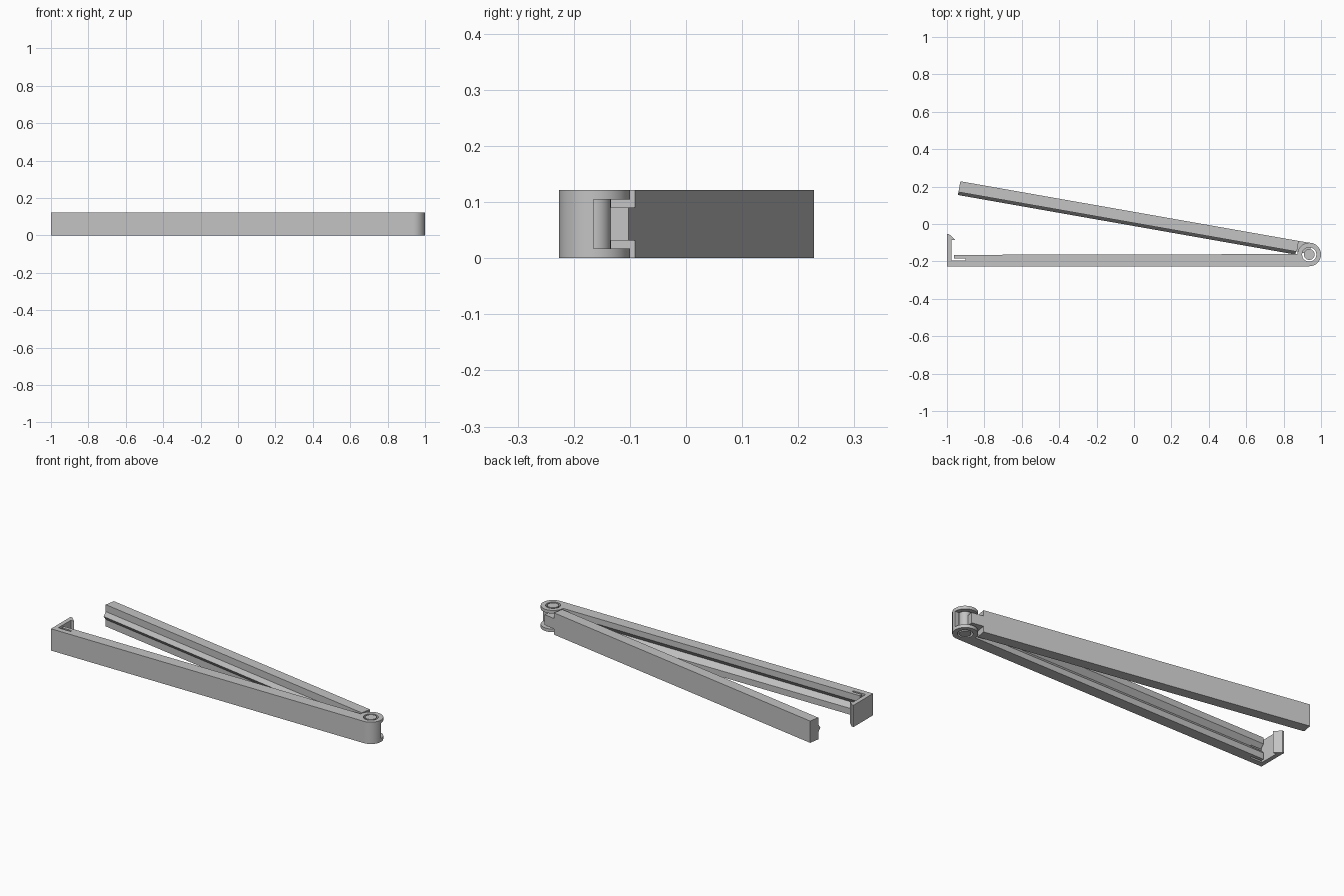
import bpy, bmesh, math
from mathutils import Vector

if "Cube" in bpy.data.objects:
    bpy.data.objects.remove(bpy.data.objects["Cube"])

HX, HY = 0.937, -0.163      # hinge axis
H = 0.122                   # clip height
R = 0.063                   # hinge knuckle radius
TILT = math.radians(10)     # opening angle

mat = bpy.data.materials.new("plastic_grey")
mat.diffuse_color = (0.55, 0.55, 0.55, 1)
mat.use_nodes = True
mat.node_tree.nodes["Principled BSDF"].inputs["Base Color"].default_value = mat.diffuse_color


def extrude(name, ring, offset):
    """Solid made by sweeping a ring of 3D points along an offset."""
    bm = bmesh.new()
    face = bm.faces.new([bm.verts.new(p) for p in ring])
    top = bmesh.ops.extrude_face_region(bm, geom=[face])["geom"]
    bmesh.ops.translate(bm, vec=offset,
                        verts=[g for g in top if isinstance(g, bmesh.types.BMVert)])
    bmesh.ops.recalc_face_normals(bm, faces=bm.faces[:])
    me = bpy.data.meshes.new(name)
    bm.to_mesh(me)
    bm.free()
    me.materials.append(mat)
    ob = bpy.data.objects.new(name, me)
    bpy.context.collection.objects.link(ob)
    return ob


def prism(name, pts, z0=0.0, z1=H):
    return extrude(name, [(x, y, z0) for x, y in pts], Vector((0, 0, z1 - z0)))


def arc(r, a0, a1, n):
    return [(HX + r * math.cos(math.radians(a0 + (a1 - a0) * i / n)),
             HY + r * math.sin(math.radians(a0 + (a1 - a0) * i / n)))
            for i in range(n + 1)]


def circle(r, n=48):
    return arc(r, 0, 360, n)[:-1]


def local(u, v):
    """u runs along the open arm from the hinge, v towards its outer face."""
    c, s = math.cos(TILT), math.sin(TILT)
    return (HX - u * c + v * s, HY + u * s + v * c)


def cut(ob, cutter):
    m = ob.modifiers.new("cut", 'BOOLEAN')
    m.operation, m.solver, m.object = 'DIFFERENCE', 'EXACT', cutter
    bpy.context.view_layer.objects.active = ob
    bpy.ops.object.modifier_apply(modifier=m.name)
    bpy.data.objects.remove(cutter)


# Fixed arm: knuckle at one end, springy latch hook at the other
fixed = prism("fixed_arm", [(-1, HY - R)] + arc(R, -90, 178, 48) + [
    (-0.962, -0.165), (-0.962, -0.184), (-0.9, -0.184), (-0.9, -0.195),
    (-0.976, -0.195), (-0.976, -0.085), (-0.956, -0.085),
    (-0.99, -0.053), (-1, -0.053)])
# Pin hole, gap between the knuckle plates, V groove on the inner face
cut(fixed, prism("hole_cutter", circle(0.038), -0.1, H + 0.1))
cut(fixed, prism("gap_cutter", [(0.84, -0.1645), (1.1, -0.1645), (1.1, 0), (0.84, 0)],
                 0.0175, H - 0.0175))
mid = H / 2
cut(fixed, extrude("groove_cutter",
                   [(-0.969, -0.187, mid), (-0.969, -0.16, mid + 0.031),
                    (-0.969, -0.16, mid - 0.031)], Vector((1.835, 0, 0))))

# Swinging arm: bar, sealing rib, neck and hinge pin
U0, U1, V0, V1 = 0.068, 1.905, 0.003, 0.0615
prism("swing_arm", [local(U0, V0), local(U1, V0), local(U1, V1), local(U0, V1)])
tip, base = local(U0 + 0.005, -0.013), local(U0 + 0.005, V0)
along = Vector(local(U1, 0)) - Vector(local(U0 + 0.005, 0))
extrude("sealing_rib", [(*tip, mid), (*base, mid + 0.022), (*base, mid - 0.022)],
        Vector((along.x, along.y, 0)))
prism("hinge_neck", [local(0, V0), local(U0, V0), local(U0, V1), local(0, V1)],
      0.032, H - 0.032)
prism("hinge_pin", circle(0.029))

# Smooth the round parts, keep the edges sharp
for ob in bpy.context.collection.objects:
    ob.select_set(True)
    bpy.context.view_layer.objects.active = ob
bpy.ops.object.shade_smooth_by_angle(angle=math.radians(30))
